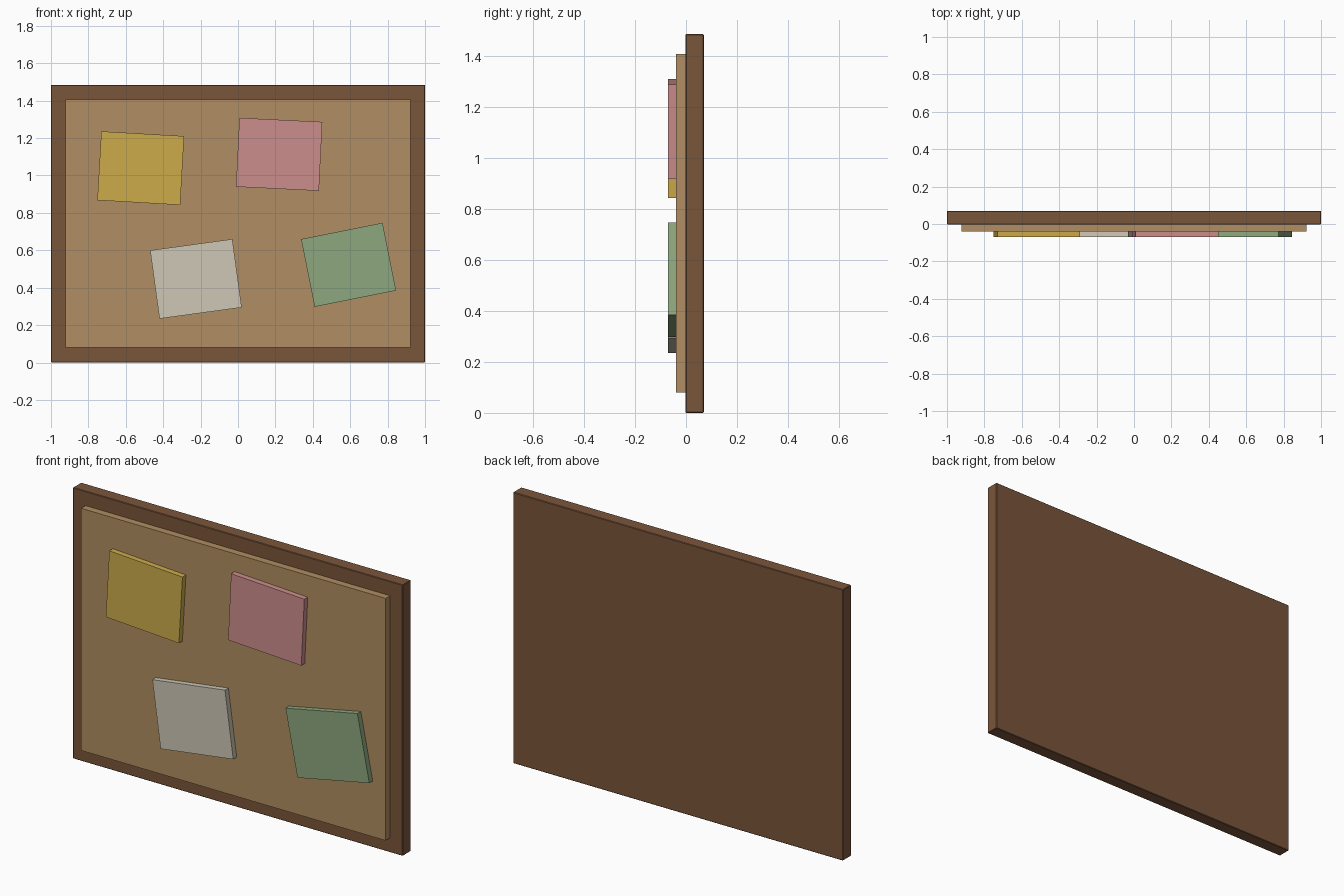
import bpy
import math

cube = bpy.data.objects.get("Cube")
if cube:
    bpy.data.objects.remove(cube, do_unlink=True)


def make_material(name, rgb):
    mat = bpy.data.materials.new(name)
    mat.use_nodes = True
    mat.diffuse_color = (*rgb, 1)
    bsdf = next(n for n in mat.node_tree.nodes if n.type == 'BSDF_PRINCIPLED')
    bsdf.inputs["Base Color"].default_value = (*rgb, 1)
    return mat


def slab(name, centre, size, mat, tilt=0.0, bevel=0.0):
    """Box with the given size, tilted counter-clockwise as seen from the front."""
    bpy.ops.mesh.primitive_cube_add(size=1, location=centre)
    obj = bpy.context.object
    obj.name = name
    obj.scale = size
    bpy.ops.object.transform_apply(location=False, rotation=False, scale=True)
    obj.rotation_euler.y = -math.radians(tilt)
    obj.data.materials.append(mat)
    if bevel:
        mod = obj.modifiers.new("soft_edges", 'BEVEL')
        mod.width = bevel
        mod.segments = 1
    return obj


wood = make_material("dark_wood", (0.195, 0.092, 0.043))
cork = make_material("cork", (0.44, 0.27, 0.122))
yellow = make_material("yellow_paper", (0.61, 0.41, 0.07))
pink = make_material("pink_paper", (0.60, 0.27, 0.26))
white = make_material("white_paper", (0.62, 0.57, 0.47))
green = make_material("green_paper", (0.27, 0.39, 0.21))

# Wooden backing, whose rim shows as the frame
slab("wooden_backing", (0, 0.034, 0.7425), (2.0, 0.072, 1.485), wood, bevel=0.003)

# Raised cork sheet
slab("cork_sheet", (0, -0.02, 0.7425), (1.846, 0.04, 1.327), cork)

# Paper notes: name, x, z, tilt in degrees, material
notes = [
    ("yellow_note", -0.52, 1.039, -3.3, yellow),
    ("pink_note", 0.22, 1.113, -2.8, pink),
    ("white_note", -0.225, 0.447, 7.8, white),
    ("green_note", 0.591, 0.522, 11.3, green),
]
for name, x, z, tilt, mat in notes:
    slab(name, (x, -0.0545, z), (0.444, 0.031, 0.369), mat, tilt)
